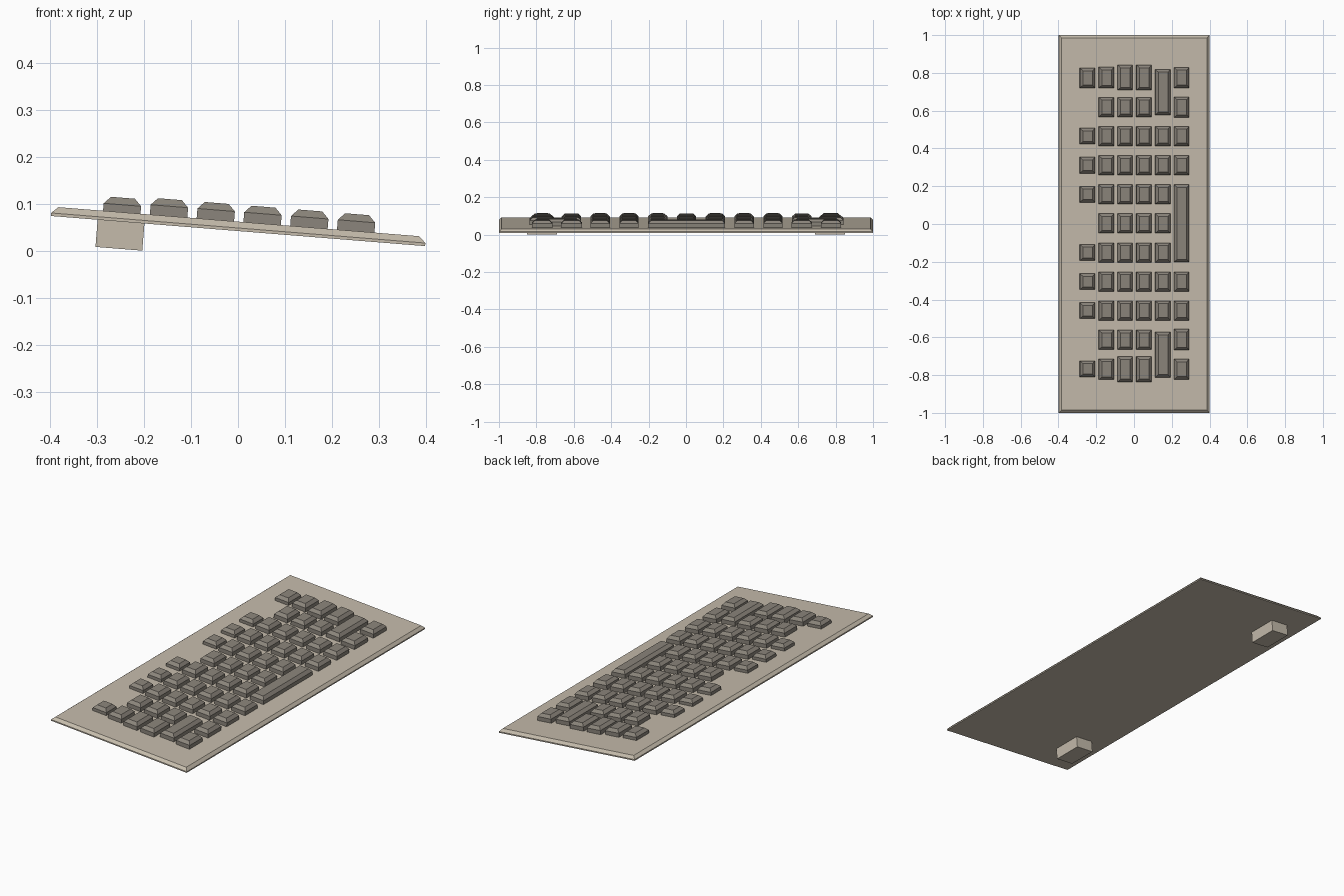
import bpy, bmesh, math
from mathutils import Matrix

old = bpy.data.objects.get("Cube")
if old:
    bpy.data.objects.remove(old, do_unlink=True)


def make_material(name, rgb):
    mat = bpy.data.materials.new(name)
    mat.use_nodes = True
    mat.diffuse_color = (*rgb, 1)
    mat.node_tree.nodes["Principled BSDF"].inputs["Base Color"].default_value = (*rgb, 1)
    return mat


beige = make_material("warm beige", (0.56, 0.50, 0.41))
grey = make_material("warm grey", (0.26, 0.235, 0.20))

# Everything sits on a plane that slopes down towards +x
TILT = Matrix.Translation((0, 0, 0.042)) @ Matrix.Rotation(math.radians(4.6), 4, "Y")
PLATE_TOP = 0.02
BEVEL = 0.0145


def chamfered_block(name, x, y, width, length, levels, mat):
    """Stack of rectangular rings, given as (height, inset), closed at both ends."""
    bm = bmesh.new()
    rings = []
    for z, inset in levels:
        a, b = width / 2 - inset, length / 2 - inset
        rings.append([bm.verts.new((x + sx * a, y + sy * b, z))
                      for sx, sy in ((-1, -1), (1, -1), (1, 1), (-1, 1))])
    bm.faces.new(rings[0][::-1])
    bm.faces.new(rings[-1])
    for low, high in zip(rings, rings[1:]):
        for i in range(4):
            j = (i + 1) % 4
            bm.faces.new((low[i], low[j], high[j], high[i]))
    mesh = bpy.data.meshes.new(name)
    bm.to_mesh(mesh)
    bm.free()
    mesh.materials.append(mat)
    obj = bpy.data.objects.new(name, mesh)
    obj.matrix_world = TILT
    bpy.context.collection.objects.link(obj)


# Base plate with chamfered rim
chamfered_block("base_plate", 0, 0, 0.8, 2.0,
                [(0, 0), (0.0065, 0), (PLATE_TOP, BEVEL)], beige)

# Two feet under the raised edge
for side, label in ((-1, "front"), (1, "back")):
    chamfered_block(label + "_foot", -0.25, side * 0.77, 0.1, 0.16,
                    [(-0.058, 0), (0.001, 0)], beige)

# Keys: six columns across x, rows along y
PITCH = 0.154


def key(name, column, y, length):
    top = 0.051 if column == 0 else 0.056
    chamfered_block(name, -0.25 + 0.1 * column, y + 0.003, 0.08, length,
                    [(PLATE_TOP - 0.002, 0), (top - 0.015, 0), (top, BEVEL)], grey)


# Small function keys
for row in (-3, -2, -1, 1, 2, 3):
    key("function_key", 0, row * PITCH, 0.085)
key("front_corner_key", 0, -0.77, 0.085)
key("back_corner_key", 0, 0.77, 0.105)

# Main letter keys
for column in (1, 2, 3, 4):
    for row in range(-4, 5):
        if column == 4 and abs(row) == 4:
            continue
        key("letter_key", column, row * PITCH, 0.103)

# Wider keys at both ends of the rows
for side in (-1, 1):
    key("end_key", 1, side * 0.772, 0.11)
    for column in (2, 3):
        key("wide_end_key", column, side * 0.772, 0.133)
    key("long_key", 4, side * 0.695, 0.24)
    key("modifier_key", 5, side * 0.772, 0.108)
    key("modifier_key", 5, side * 0.615, 0.11)
    for row in (2, 3):
        key("bottom_row_key", 5, side * row * PITCH, 0.103)

# Long bar in the lowest row
key("space_bar", 5, 0, 0.41)
